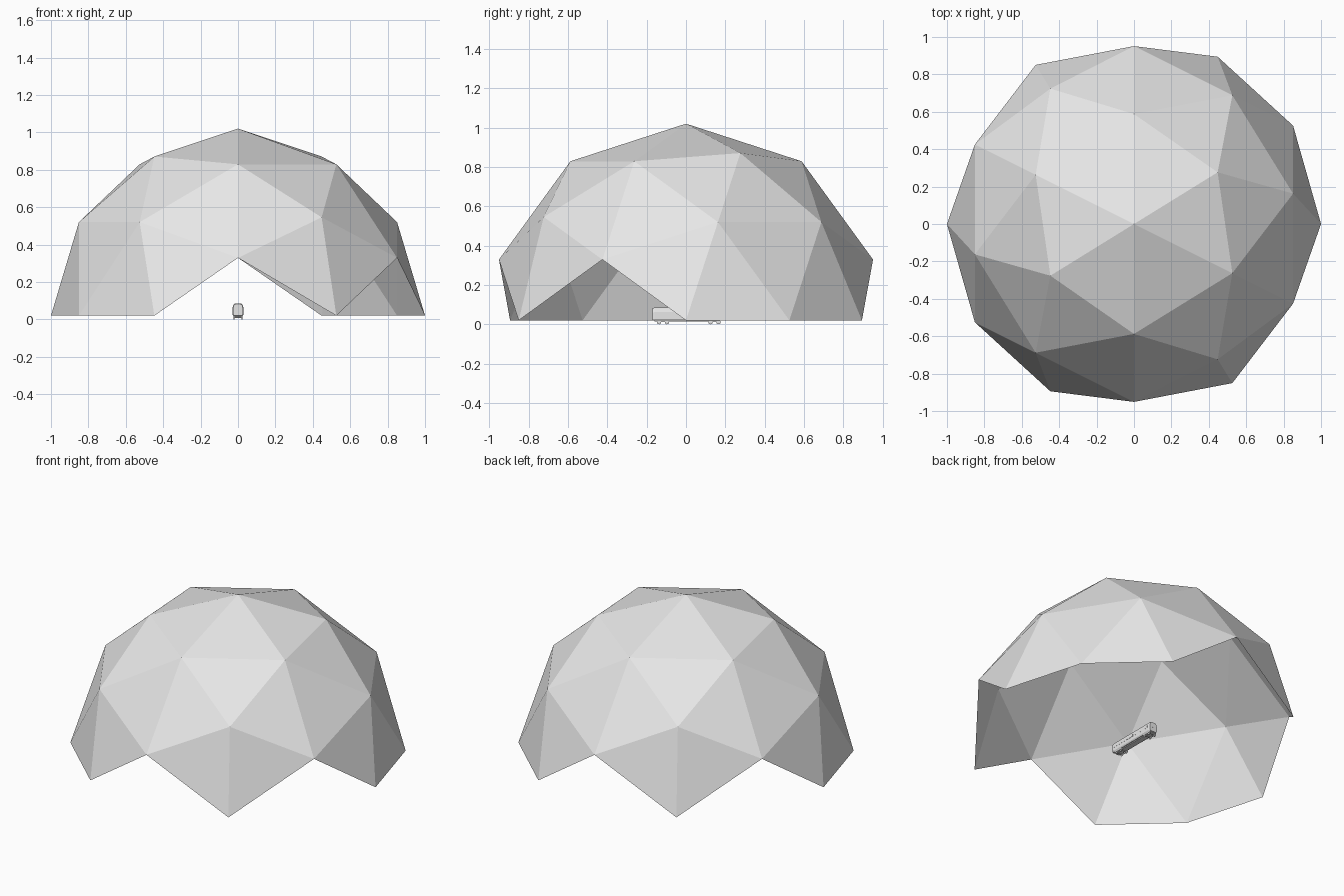
import bpy, bmesh, math
from mathutils import Matrix, Vector

if "Cube" in bpy.data.objects:
    bpy.data.objects.remove(bpy.data.objects["Cube"])

grey = bpy.data.materials.new("light grey")
grey.diffuse_color = (0.8, 0.8, 0.8, 1)
grey.use_nodes = True
grey.node_tree.nodes["Principled BSDF"].inputs["Base Color"].default_value = grey.diffuse_color


def finish(bm, name):
    me = bpy.data.meshes.new(name)
    bm.to_mesh(me)
    bm.free()
    me.materials.append(grey)
    ob = bpy.data.objects.new(name, me)
    bpy.context.collection.objects.link(ob)
    return ob


def box(bm, c, s):
    m = Matrix.Translation(c) @ Matrix.Diagonal((*s, 1))
    bmesh.ops.create_cube(bm, size=1, matrix=m)


# Dome: icosphere tipped onto an edge midpoint, every face reaching below the equator removed
bm = bmesh.new()
turn = Matrix.Rotation(math.pi / 2, 4, 'Z') @ Matrix.Rotation(math.pi / 2, 4, 'X')
bmesh.ops.create_icosphere(bm, subdivisions=2, radius=1, matrix=turn)
bmesh.ops.delete(bm, geom=[v for v in bm.verts if v.co.z < -0.01], context='VERTS')
bmesh.ops.translate(bm, verts=bm.verts, vec=(0, 0, 0.02))
finish(bm, "dome_shell")

# Railcar body: rounded section extruded along y, ends slightly tapered
half = [(0.024, 0.018), (0.029, 0.026), (0.029, 0.062), (0.025, 0.077), (0.015, 0.086)]
section = half + [(-x, z) for x, z in reversed(half)]
bm = bmesh.new()
rings = []
for y, k in ((-0.17, 0.9), (-0.158, 1), (0.168, 1), (0.18, 0.9)):
    rings.append([bm.verts.new((x * k, y, 0.045 + (z - 0.045) * k)) for x, z in section])
n = len(section)
for a, b in zip(rings, rings[1:]):
    for i in range(n):
        bm.faces.new((a[i], a[(i + 1) % n], b[(i + 1) % n], b[i]))
bm.faces.new(rings[0])
bm.faces.new(rings[-1])
bmesh.ops.recalc_face_normals(bm, faces=bm.faces)
finish(bm, "car_body")

# Side windows and windscreens as thin plates
bm = bmesh.new()
for s in (-1, 1):
    for i in range(7):
        box(bm, (s * 0.029, -0.13 + i * 0.045, 0.054), (0.002, 0.036, 0.014))
    box(bm, (0, 0.005 + s * 0.175, 0.058), (0.032, 0.002, 0.02))
finish(bm, "windows")

# Underfloor frame and couplers
bm = bmesh.new()
box(bm, (0, 0.005, 0.016), (0.036, 0.33, 0.006))
finish(bm, "underframe")

# Wheels on two bogies, with axles
bm = bmesh.new()
for y in (-0.137, -0.097, 0.125, 0.165):
    for x, r, d in ((-0.021, 0.011, 0.005), (0.021, 0.011, 0.005), (0, 0.003, 0.04)):
        m = Matrix.Translation((x, y, 0.011)) @ Matrix.Rotation(math.pi / 2, 4, 'Y')
        bmesh.ops.create_cone(bm, cap_ends=True, segments=12, radius1=r, radius2=r,
                              depth=d, matrix=m)
finish(bm, "wheels")

bm = bmesh.new()
for y in (-0.117, 0.145):
    for s in (-1, 1):
        box(bm, (s * 0.025, y, 0.013), (0.003, 0.056, 0.005))
finish(bm, "bogie_frames")
